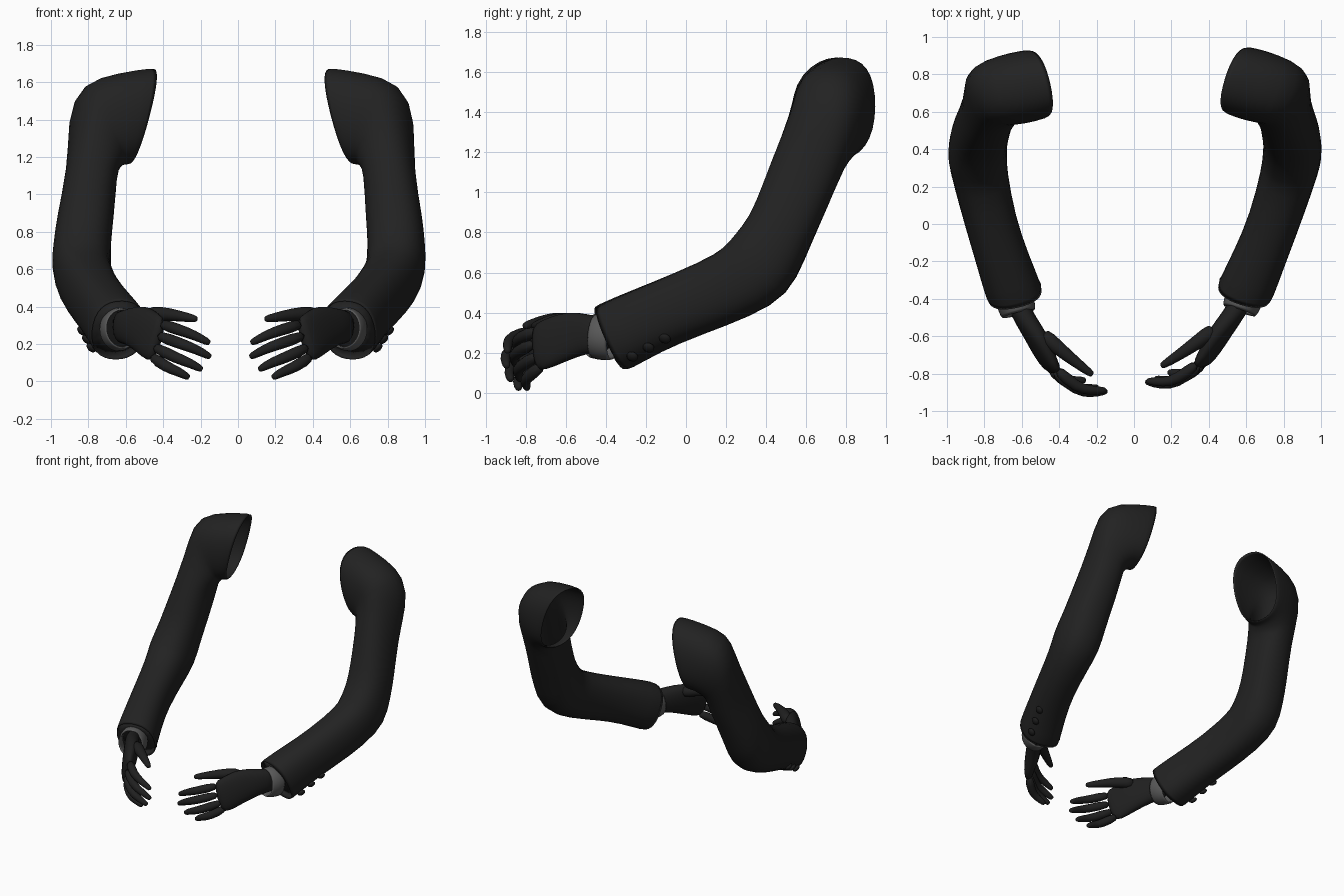
import bpy, bmesh
from math import sin, cos, pi, radians, copysign
from mathutils import Vector, Matrix

default = bpy.data.objects.get("Cube")
if default:
    bpy.data.objects.remove(default, do_unlink=True)


def material(name, value):
    mat = bpy.data.materials.new(name)
    mat.use_nodes = True
    colour = (value, value, value, 1)
    mat.diffuse_color = colour
    bsdf = mat.node_tree.nodes["Principled BSDF"]
    bsdf.inputs["Base Color"].default_value = colour
    bsdf.inputs["Roughness"].default_value = 0.8
    return mat


CLOTH = material("charcoal cloth", 0.016)
GLOVE = material("black glove", 0.014)
SHIRT = material("grey shirt", 0.1)
BUTTON = material("black button", 0.012)

# Each arm is modelled on +x, then placed by one of these transforms
pivot = Matrix.Translation((0.8, 0.25, 0))
SIDES = {
    "left": pivot @ Matrix.Rotation(radians(-4.2), 4, "Z") @ pivot.inverted(),
    "right": Matrix.Scale(-1, 4, (1, 0, 0)),
}


def finish(name, bm, mat, thickness=0, levels=1):
    """Place one copy of the mesh on each side."""
    for side, matrix in SIDES.items():
        part = bm.copy()
        part.transform(matrix)
        bmesh.ops.recalc_face_normals(part, faces=part.faces)
        mesh = bpy.data.meshes.new(f"{side}_{name}")
        part.to_mesh(mesh)
        part.free()
        mesh.materials.append(mat)
        for face in mesh.polygons:
            face.use_smooth = True
        obj = bpy.data.objects.new(mesh.name, mesh)
        bpy.context.scene.collection.objects.link(obj)
        if thickness:
            shell = obj.modifiers.new("Thickness", "SOLIDIFY")
            shell.thickness = thickness
            shell.offset = -1
        if levels:
            obj.modifiers.new("Smooth", "SUBSURF").levels = levels
    bm.free()


def loft(bm, rings, sides=16, power=0.85, cap=False):
    """Skin rings given as (inner point, outer point, half depth)."""
    rings = [(Vector(p), Vector(q), r * 1.02) for p, q, r in rings]
    centres = [(p + q) / 2 for p, q, r in rings]
    loops = []
    for i, (p, q, depth) in enumerate(rings):
        along = centres[min(i + 1, len(rings) - 1)] - centres[max(i - 1, 0)]
        a = (q - p) * 0.51
        b = along.cross(a).normalized() * depth
        loop = []
        for k in range(sides):
            c, s = cos(2 * pi * k / sides), sin(2 * pi * k / sides)
            u, v = (copysign(abs(w) ** power, w) for w in (c, s))
            loop.append(bm.verts.new(centres[i] + a * u + b * v))
        loops.append(loop)
    for one, two in zip(loops, loops[1:]):
        for k in range(sides):
            j = (k + 1) % sides
            bm.faces.new((one[k], one[j], two[j], two[k]))
    if cap:
        bm.faces.new(loops[0])
        bm.faces.new(loops[-1])


def digit(bm, points, radii):
    """A round tapering finger with a blunt tip."""
    points = [Vector(p) for p in points]
    tip = (points[-1] - points[-2]).normalized()
    points.append(points[-1] + tip * radii[-1] * 0.6)
    radii = list(radii) + [radii[-1] * 0.55]
    rings = []
    for i, (p, r) in enumerate(zip(points, radii)):
        along = points[min(i + 1, len(points) - 1)] - points[max(i - 1, 0)]
        side = Vector((0, 0, 1)).cross(along)
        up = along.cross(side).normalized() * r
        rings.append((p - up, p + up, r))
    loft(bm, rings, sides=8, power=1, cap=True)


# Jacket sleeve, from the open shoulder to the wrist
bm = bmesh.new()
loft(bm, [
    ((.58, .75, 1.16), (.44, .75, 1.68), .19),
    ((.61, .73, 1.16), (.64, .72, 1.65), .195),
    ((.63, .71, 1.15), (.83, .7, 1.6), .185),
    ((.64, .68, 1.13), (.89, .66, 1.44), .18),
    ((.645, .6, 1.12), (.915, .6, 1.13), .178),
    ((.665, .5, .87), (.97, .5, .87), .165),
    ((.68, .44, .75), (.985, .44, .75), .175),
    ((.68, .37, .62), (1, .36, .62), .2),
    ((.68, .29, .54), (.965, .21, .54), .178),
    ((.635, .04, .44), (.895, -.04, .44), .167),
    ((.565, -.16, .36), (.835, -.24, .36), .167),
    ((.485, -.35, .27), (.785, -.42, .27), .18),
])
finish("jacket_sleeve", bm, CLOTH, thickness=0.015)

# Lining that closes the gap behind the shirt cuff
bm = bmesh.new()
loft(bm, [
    ((.5, -.32, .285), (.78, -.39, .285), .165),
    ((.56, -.345, .28), (.72, -.385, .28), .1),
], cap=True)
finish("sleeve_lining", bm, CLOTH, levels=0)

# Shirt cuff
bm = bmesh.new()
loft(bm, [
    ((.545, -.34, .275), (.75, -.4, .275), .12),
    ((.52, -.46, .285), (.71, -.51, .285), .112),
], power=1)
finish("shirt_cuff", bm, SHIRT, thickness=0.02)

# Palm and wrist, rings run from the little finger edge to the thumb edge
bm = bmesh.new()
loft(bm, [
    ((.63, -.38, .2), (.64, -.38, .38), .06),
    ((.6, -.48, .2), (.6, -.48, .385), .058),
    ((.57, -.56, .18), (.53, -.56, .405), .056),
    ((.525, -.65, .145), (.47, -.65, .4), .055),
    ((.49, -.73, .11), (.43, -.74, .365), .042),
    ((.45, -.78, .11), (.39, -.805, .34), .03),
], sides=12, cap=True)

# Thumb and four fingers belong to the same glove
digit(bm, [(.5, -.58, .35), (.41, -.66, .365), (.31, -.74, .35), (.23, -.8, .335)],
      (.05, .042, .031, .022))
FINGERS = [
    ((.42, -.77, .31), (.31, -.875, .275), (.16, -.89, .21)),
    ((.44, -.78, .25), (.3, -.895, .2), (.155, -.895, .135)),
    ((.46, -.765, .19), (.33, -.875, .125), (.2, -.875, .068)),
    ((.47, -.74, .14), (.38, -.83, .075), (.27, -.835, .025)),
]
for knuckle, joint, tip in FINGERS:
    middle = (Vector(joint) + Vector(tip)) / 2 + Vector((0, -.008, .006))
    digit(bm, [knuckle, joint, middle, tip], (.036, .033, .028, .021))
finish("gloved_hand", bm, GLOVE)

# Three buttons on the outer underside of the sleeve end
bm = bmesh.new()
facing = Vector((.68, -.2, -.7)).to_track_quat("Z", "Y").to_matrix().to_4x4()
for i in range(3):
    place = Matrix.Translation((.785 + .025 * i, -.27 + .083 * i, .18 + .045 * i))
    bmesh.ops.create_uvsphere(bm, u_segments=12, v_segments=8, radius=0.03,
                              matrix=place @ facing @ Matrix.Scale(0.6, 4, (0, 0, 1)))
finish("cuff_buttons", bm, BUTTON, levels=0)
